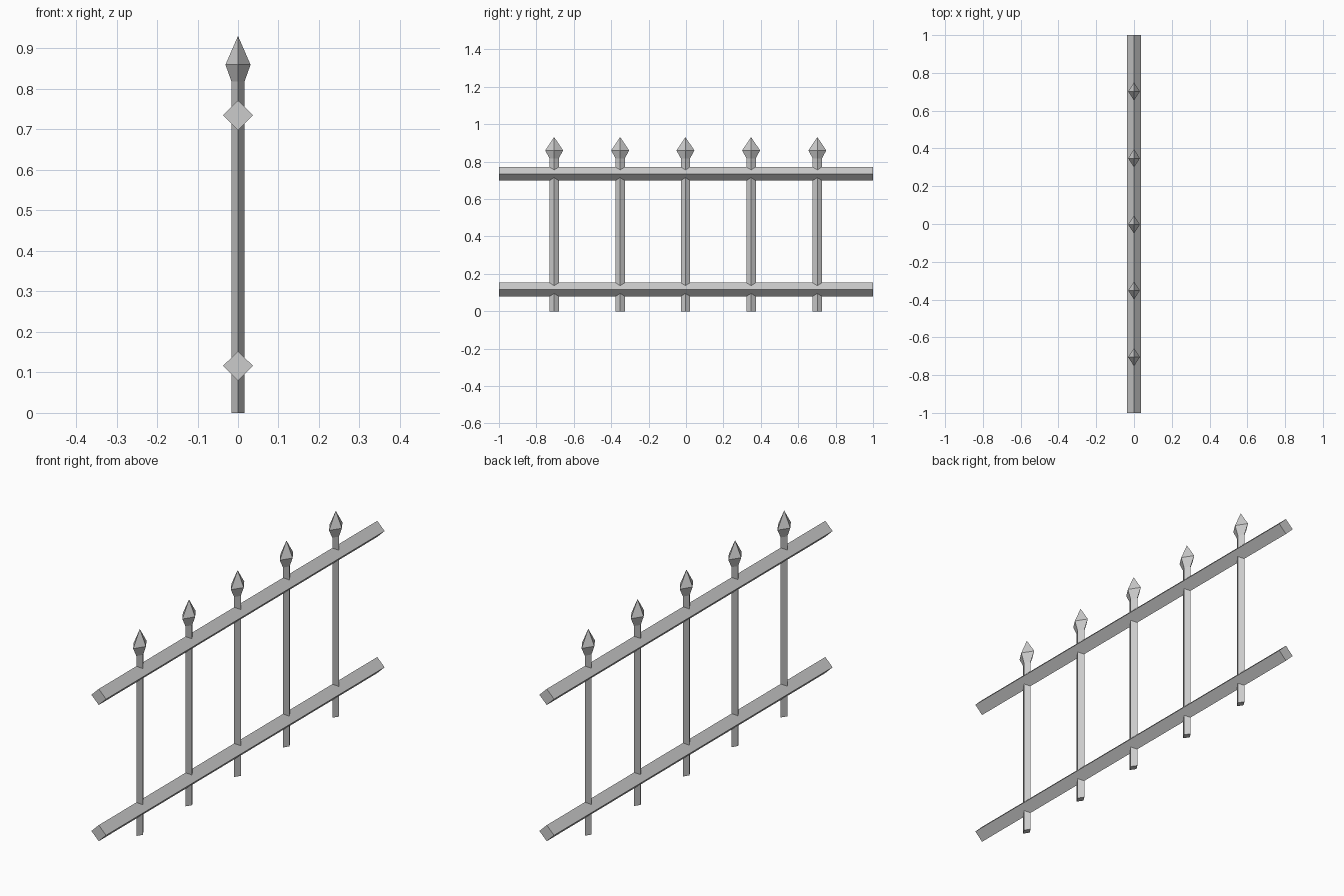
import bpy, bmesh
from math import cos, sin, pi

if "Cube" in bpy.data.objects:
    bpy.data.objects.remove(bpy.data.objects["Cube"])


def loft(name, rings):
    """Skin a stack of four-point rings; single-point rings make a tip."""
    bm = bmesh.new()
    loops = [[bm.verts.new(p) for p in ring] for ring in rings]
    for a, b in zip(loops, loops[1:]):
        for i in range(4):
            j = (i + 1) % 4
            if len(b) == 1:
                bm.faces.new((a[i], a[j], b[0]))
            else:
                bm.faces.new((a[i], a[j], b[j], b[i]))
    for ring in (loops[0], loops[-1]):
        if len(ring) == 4:
            bm.faces.new(ring)
    bmesh.ops.recalc_face_normals(bm, faces=bm.faces)
    mesh = bpy.data.meshes.new(name)
    bm.to_mesh(mesh)
    bm.free()
    obj = bpy.data.objects.new(name, mesh)
    bpy.context.collection.objects.link(obj)
    return obj


def diamond(ru, rv):
    return [(ru * cos(i * pi / 2), rv * sin(i * pi / 2)) for i in range(4)]


# Horizontal diamond-section rails
for name, z in (("lower_rail", 0.116), ("upper_rail", 0.735)):
    loft(name, [[(u, y, z + v) for u, v in diamond(0.037, 0.0365)]
                for y in (-1, 1)])

# Pickets: diamond shaft flaring into a spear point
profile = [(0, 0.016, 0.025), (0.818, 0.016, 0.025), (0.86, 0.031, 0.048)]
for n, y in enumerate((-0.705, -0.352, -0.003, 0.348, 0.702)):
    rings = [[(u, y + v, z) for u, v in diamond(rx, ry)]
             for z, rx, ry in profile]
    loft(f"picket_{n + 1}", rings + [[(0, y, 0.931)]])
